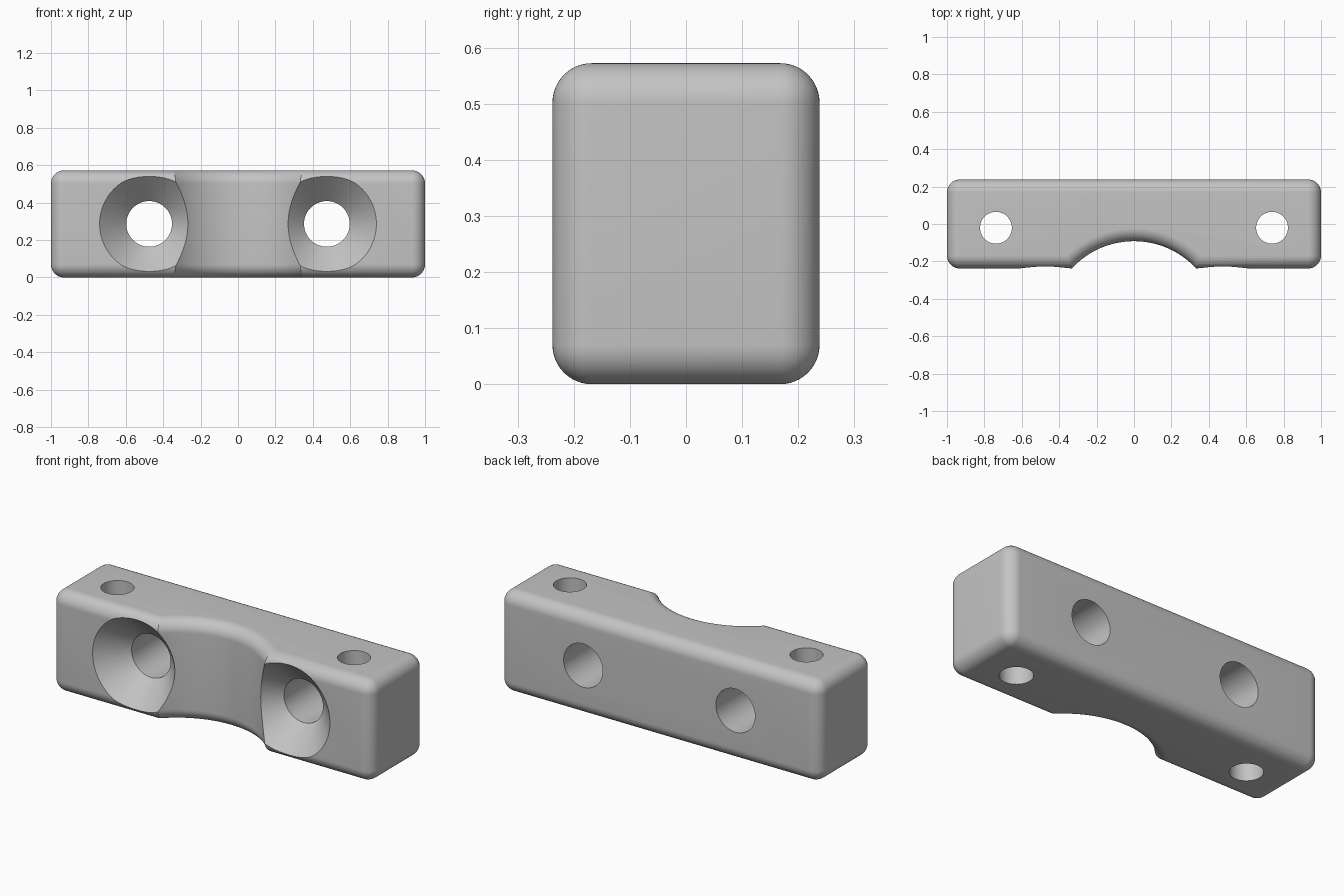
import bpy, bmesh
from math import sin, cos, pi, radians, sqrt, asin
from mathutils import Matrix

cube = bpy.data.objects.get("Cube")
if cube:
    bpy.data.objects.remove(cube, do_unlink=True)

HX, HY, H = 1.0, 0.238, 0.572        # half length, half depth, height
FILLET = 0.07
GROOVE_R, GROOVE_Y = 0.452, -0.544   # saddle radius and axis

grey = bpy.data.materials.new("light_grey")
grey.use_nodes = True
colour = (0.55, 0.55, 0.55, 1)
grey.diffuse_color = colour
grey.node_tree.nodes["Principled BSDF"].inputs["Base Color"].default_value = colour


def make_object(name, bm):
    bmesh.ops.recalc_face_normals(bm, faces=bm.faces)
    mesh = bpy.data.meshes.new(name)
    bm.to_mesh(mesh)
    bm.free()
    obj = bpy.data.objects.new(name, mesh)
    bpy.context.collection.objects.link(obj)
    mesh.materials.append(grey)
    return obj


def outline(d):
    """Plan outline of the block, offset inward by d."""
    pts = []
    r = FILLET - d
    for cx, cy, start in ((1, -1, -90), (1, 1, 0), (-1, 1, 90), (-1, -1, 180)):
        for i in range(13):
            a = radians(start + 90 * i / 12)
            pts.append((cx * (HX - FILLET) + r * cos(a), cy * (HY - FILLET) + r * sin(a)))
    # saddle arc across the front
    R = GROOVE_R + d
    half = asin(sqrt(R * R - (d - HY - GROOVE_Y) ** 2) / R)
    for i in range(49):
        a = half * (i / 24 - 1)
        pts.append((R * sin(a), GROOVE_Y + R * cos(a)))
    return pts


# Block: stacked outlines give the rounded top and bottom edges
levels = []
for i in range(13):
    a = pi / 2 * i / 12
    levels.append((FILLET * (1 - sin(a)), FILLET * (1 - cos(a))))
levels += [(d, H - z) for d, z in reversed(levels)]
bm = bmesh.new()
rings = [[bm.verts.new((x, y, z)) for x, y in outline(d)] for d, z in levels]
for lower, upper in zip(rings, rings[1:]):
    for i in range(len(lower)):
        j = (i + 1) % len(lower)
        bm.faces.new((lower[i], lower[j], upper[j], upper[i]))
bm.faces.new(rings[0])
bm.faces.new(rings[-1])
bmesh.ops.remove_doubles(bm, verts=bm.verts, dist=1e-5)
block = make_object("clamp_block", bm)


def cut(name, parts):
    """Subtract a round cutter made of (r1, r2, length, matrix) parts."""
    for k, (r1, r2, length, matrix) in enumerate(parts):
        bm = bmesh.new()
        bmesh.ops.create_cone(bm, cap_ends=True, segments=96, radius1=r1, radius2=r2,
                              depth=length, matrix=matrix)
        cutter = make_object(f"{name}_{k}", bm)
        mod = block.modifiers.new(name, 'BOOLEAN')
        mod.operation = 'DIFFERENCE'
        mod.solver = 'EXACT'
        mod.object = cutter
        bpy.context.view_layer.objects.active = block
        bpy.ops.object.modifier_apply(modifier=mod.name)
        bpy.data.objects.remove(cutter, do_unlink=True)


# Countersunk bolt holes front to back, and plain holes top to bottom
BOLT_R, SINK_R = 0.122, 0.265
turn = Matrix.Rotation(-pi / 2, 4, 'X')   # local z becomes +y
for side, s in (("left", 1), ("right", -1)):
    x = 0.475 * s
    extra = 0.05
    depth = SINK_R - BOLT_R + extra * 2
    y = -HY - extra + depth / 2
    cut(side + "_bolt_hole", [
        (BOLT_R, BOLT_R, 1, Matrix.Translation((x, 0, H / 2)) @ turn),
        (SINK_R + extra, BOLT_R - extra, depth, Matrix.Translation((x, y, H / 2)) @ turn)])
    cut(side + "_pin_hole", [
        (0.085, 0.085, 1, Matrix.Translation((0.738 * s, -0.02, H / 2)))])

# Smooth rounded surfaces with crisp hole and saddle edges
bpy.ops.object.select_all(action='DESELECT')
block.select_set(True)
bpy.context.view_layer.objects.active = block
bpy.ops.object.shade_smooth_by_angle(angle=radians(25))
